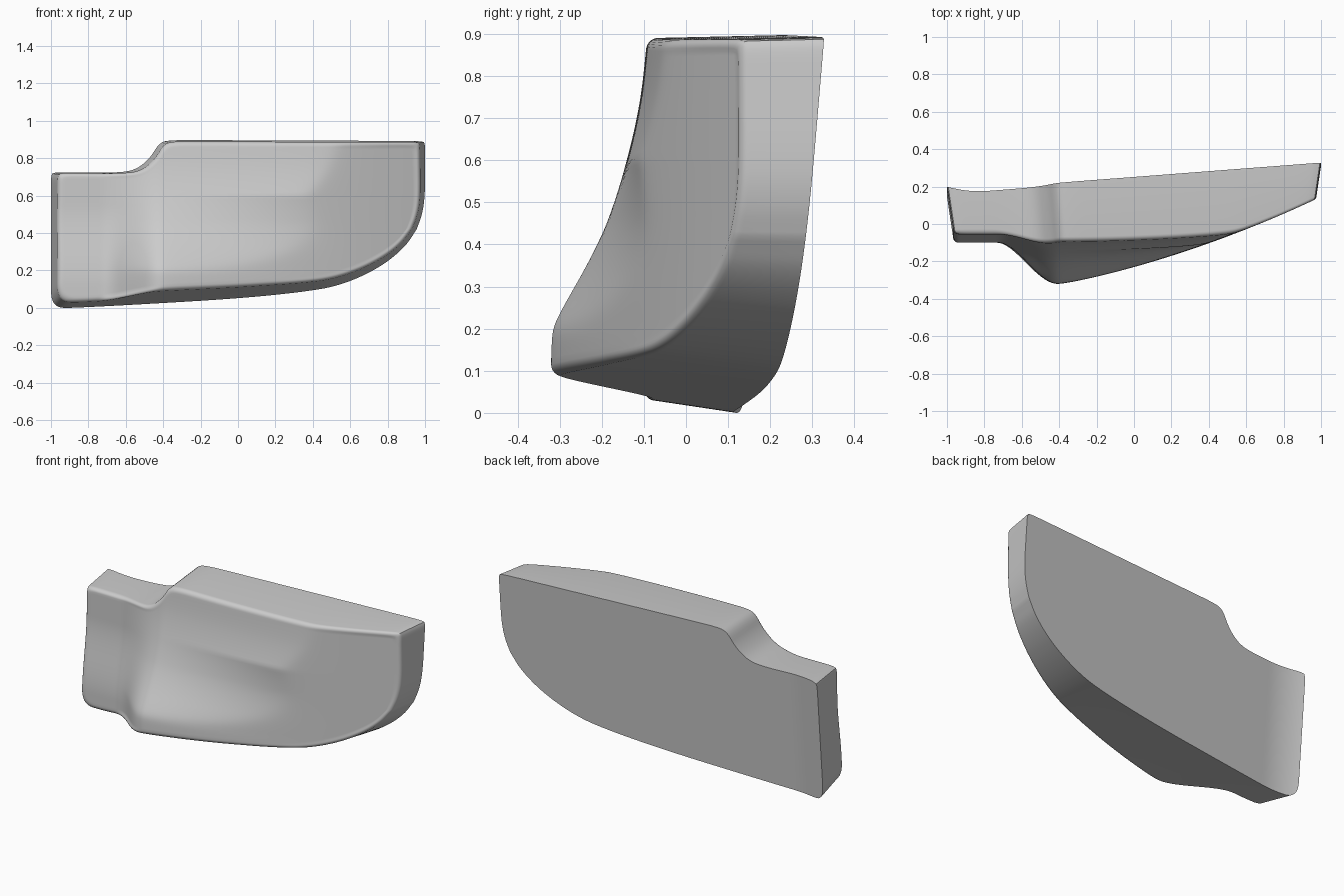
import bpy, bmesh, math
from mathutils import Vector

cube = bpy.data.objects.get("Cube")
if cube:
    bpy.data.objects.remove(cube, do_unlink=True)

COLS, ROWS = 120, 48
DRAFT, FILLET, ARC = 0.15, 0.028, 6


def clamp(v, low=0.0, high=1.0):
    return max(low, min(high, v))


def smooth(a, b, v):
    t = clamp((v - a) / (b - a))
    return t * t * (3 - 2 * t)


def soft_max(a, b, k):
    return (a + b + math.hypot(a - b, k)) / 2


def chaikin(points, times=3):
    """Round a polyline while keeping its end points."""
    pts = [Vector(p) for p in points]
    for _ in range(times):
        cut = [pts[0]]
        for a, b in zip(pts, pts[1:]):
            cut += [a.lerp(b, 0.25), a.lerp(b, 0.75)]
        pts = cut + [pts[-1]]
    return pts


def resample(points, count):
    """Return count + 1 points evenly spaced along a polyline."""
    dist = [0.0]
    for a, b in zip(points, points[1:]):
        dist.append(dist[-1] + (b - a).length)
    out, k = [], 0
    for i in range(count + 1):
        d = dist[-1] * i / count
        while k < len(points) - 2 and dist[k + 1] < d:
            k += 1
        t = clamp((d - dist[k]) / max(dist[k + 1] - dist[k], 1e-9))
        out.append(points[k].lerp(points[k + 1], t))
    return out


# Concave profile of the scooped front, as (height, depth)
SCOOP = chaikin([(-0.1, -0.51), (0.2, -0.33), (0.4, -0.21), (0.54, -0.157),
                 (0.68, -0.12), (0.8, -0.1), (1.0, -0.085)])


def scoop(z):
    for a, b in zip(SCOOP, SCOOP[1:]):
        if z <= b.x:
            return a.y + (b.y - a.y) * (z - a.x) / (b.x - a.x)
    return SCOOP[-1].y


def front_depth(x, z):
    # Upright outer face meets the scoop along a soft crease
    d = soft_max(x + 0.4, 0, 0.07)
    outer = -0.328 + 0.2 * d + 0.1 * d * d
    hollow = scoop(z) + 0.045 * d * d + 0.2 * d * clamp((0.6 - z) / 0.4)
    body = soft_max(outer, hollow, 0.015)
    # Thin end tab blends into the deep ridge
    tab = -0.1 + 0.045 * smooth(0.12, 0.55, z)
    return tab + (body - tab) * smooth(-0.73, -0.4, x)


def back_depth(x, z):
    flare = 0.04 * clamp((-0.78 - x) / 0.22) ** 2
    return 0.252 + 0.077 * x - 0.085 * (0.9 - z) + flare


def inward(p, top_scale=1.0):
    vz = clamp((0.45 - p.y) * 2.6, -1, 1)
    return Vector((-clamp(1.3 * p.x, -1, 1), vz if vz > 0 else vz * top_scale))


# Four sides of the back outline, as (x, z)
left = [(-0.985, 0.025), (-1, 0.06), (-1, 0.15), (-1, 0.6), (-1, 0.7), (-0.993, 0.718)]
top = [(-0.993, 0.718), (-0.97, 0.725), (-0.9, 0.725), (-0.66, 0.722), (-0.55, 0.735),
       (-0.47, 0.8), (-0.42, 0.885), (-0.36, 0.897), (-0.2, 0.897), (0.8, 0.893),
       (0.97, 0.892), (0.994, 0.887)]
right = [(0.994, 0.887), (1, 0.87), (1, 0.8), (1, 0.6), (0.985, 0.5), (0.955, 0.42)]
bottom = [(-0.985, 0.025), (-0.96, 0), (-0.88, 0), (-0.5, 0.02), (0, 0.05), (0.35, 0.085),
          (0.55, 0.12), (0.75, 0.21), (0.89, 0.32), (0.955, 0.42)]

west, east = (resample(chaikin(s), ROWS) for s in (left, right[::-1]))
north, south = (resample(chaikin(s), COLS) for s in (top, bottom))
outline = south + east[1:] + north[::-1][1:] + west[::-1][1:-1]

# Drafted wall ends where the front fillet starts
rim = []
for p in outline:
    q = p.copy()
    for _ in range(4):
        inner = q + inward(q) * FILLET
        depth = back_depth(p.x, p.y) - front_depth(inner.x, inner.y) - FILLET
        q = p + inward(p, 0.15) * DRAFT * depth
    rim.append(q)

bm = bmesh.new()


def add_ring(points, depths):
    return [bm.verts.new((p.x, y, p.y)) for p, y in zip(points, depths)]


def patch(loop, depth):
    """Fill a four-sided loop with a grid that follows a depth function."""
    s, e = loop[:COLS + 1], loop[COLS:COLS + ROWS + 1]
    n = loop[COLS + ROWS:2 * COLS + ROWS + 1][::-1]
    w = (loop[2 * COLS + ROWS:] + loop[:1])[::-1]
    grid = []
    for j in range(ROWS + 1):
        v, row = j / ROWS, []
        for i in range(COLS + 1):
            u = i / COLS
            p = s[i].lerp(n[i], v) + w[j].lerp(e[j], u)
            p -= s[0].lerp(s[-1], u).lerp(n[0].lerp(n[-1], u), v)
            row.append(bm.verts.new((p.x, depth(p.x, p.y), p.y)))
        grid.append(row)
    for a, b in zip(grid, grid[1:]):
        for i in range(COLS):
            bm.faces.new((a[i], a[i + 1], b[i + 1], b[i]))


# Wall and fillet rings
rings = [add_ring(outline, [back_depth(p.x, p.y) for p in outline])]
for k in range(ARC + 1):
    a = math.pi / 2 * k / ARC
    pts = [q + inward(q) * FILLET * (1 - math.cos(a)) for q in rim]
    ends = [q + inward(q) * FILLET for q in rim]
    rings.append(add_ring(pts, [front_depth(c.x, c.y) + FILLET * (1 - math.sin(a))
                                for c in ends]))
for a, b in zip(rings, rings[1:]):
    for i in range(len(a)):
        j = (i + 1) % len(a)
        bm.faces.new((a[i], a[j], b[j], b[i]))

# Front and back surfaces
patch(ends, front_depth)
patch(outline, back_depth)

bmesh.ops.remove_doubles(bm, verts=bm.verts, dist=0.0001)
bmesh.ops.recalc_face_normals(bm, faces=bm.faces)
mesh = bpy.data.meshes.new("contoured_panel")
bm.to_mesh(mesh)
bm.free()

panel = bpy.data.objects.new("contoured_panel", mesh)
bpy.context.collection.objects.link(panel)
bpy.context.view_layer.objects.active = panel
panel.select_set(True)
bpy.ops.object.shade_smooth_by_angle(angle=math.radians(35))
